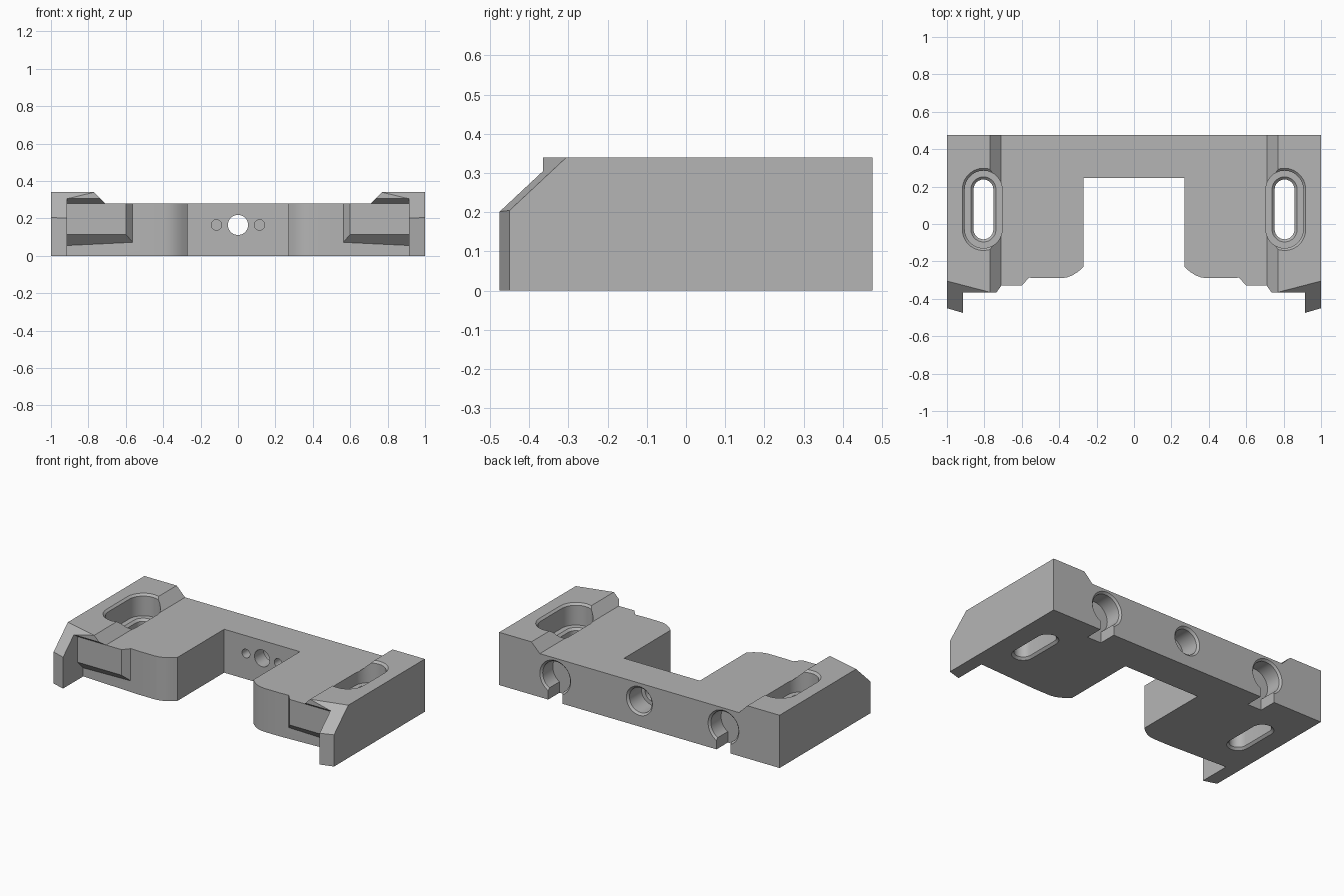
import bpy, bmesh
from math import sin, cos, pi

cube = bpy.data.objects.get("Cube")
if cube:
    bpy.data.objects.remove(cube, do_unlink=True)

grey = bpy.data.materials.new("plain_grey")
grey.use_nodes = True
grey.diffuse_color = (0.46, 0.46, 0.46, 1)
grey.node_tree.nodes["Principled BSDF"].inputs["Base Color"].default_value = grey.diffuse_color


def loft(name, rings, mirror=False):
    """Closed solid through a list of matching rings, optionally copied to -x."""
    bm = bmesh.new()
    for side in ((1, -1) if mirror else (1,)):
        loops = [[bm.verts.new((side * x, y, z)) for x, y, z in r] for r in rings]
        bm.faces.new(loops[0])
        bm.faces.new(loops[-1])
        for a, b in zip(loops, loops[1:]):
            for i in range(len(a)):
                j = (i + 1) % len(a)
                bm.faces.new((a[i], a[j], b[j], b[i]))
    bmesh.ops.recalc_face_normals(bm, faces=bm.faces)
    mesh = bpy.data.meshes.new(name)
    bm.to_mesh(mesh)
    bm.free()
    mesh.materials.append(grey)
    ob = bpy.data.objects.new(name, mesh)
    bpy.context.collection.objects.link(ob)
    return ob


def combine(target, tool, operation="DIFFERENCE"):
    mod = target.modifiers.new(tool.name, "BOOLEAN")
    mod.operation, mod.solver, mod.object = operation, "EXACT", tool
    bpy.context.view_layer.objects.active = target
    bpy.ops.object.modifier_apply(modifier=mod.name)
    bpy.data.objects.remove(tool, do_unlink=True)


def slot_ring(r, z, cx=0.805, cy=0.078, half=0.107, n=14):
    """Stadium outline, long in y."""
    pts = []
    for k in (0, 1):
        for i in range(n + 1):
            a = pi * (k + i / n)
            pts.append((cx + r * cos(a), cy + (half if k == 0 else -half) + r * sin(a), z))
    return pts


def bore(name, x, z, steps, mirror=False, n=36):
    """Round stepped cutter along y from (radius, y) pairs."""
    return loft(name, [[(x + r * cos(2 * pi * i / n), y, z + r * sin(2 * pi * i / n))
                        for i in range(n)] for r, y in steps], mirror)


# Main body: plan outline with front notch, rounded inner corners and end lips
half = [(1, 0.475), (1, -0.45), (0.915, -0.475), (0.915, -0.27), (0.5, -0.29),
        (0.39, -0.29), (0.36, -0.286), (0.33, -0.275), (0.3, -0.256),
        (0.27, -0.23), (0.27, 0.245)]
plan = half + [(-x, y) for x, y in reversed(half)]
body = loft("bracket_body", [[(x, y, z) for x, y in plan] for z in (0, 0.34)])

# Raised front pads with sloped underside and overhanging top
inner = [(-0.25, 0.035), (-0.29, 0.075), (-0.29, 0.28), (-0.29, 0.305),
         (-0.29, 0.34), (-0.2, 0.34), (-0.2, 0.035)]
outer = [(-0.25, 0.035), (-0.33, 0.115), (-0.33, 0.28), (-0.365, 0.305),
         (-0.365, 0.34), (-0.2, 0.34), (-0.2, 0.035)]
combine(body, loft("front_pads", [[(x, y, z) for y, z in p] for x, p in
                                  ((0.565, inner), (0.6, outer), (0.94, outer))], True), "UNION")

# Lowered middle with sloped shoulders
channel = [(-0.81, 0.38), (-0.71, 0.28), (0.71, 0.28), (0.81, 0.38)]
combine(body, loft("channel_cutter", [[(x, y, z) for x, z in channel] for y in (-0.7, 0.7)]))


# Slanted chamfer on the front end corners
def slant(x, z):
    return -0.305 - 0.26 * (1 - x) - 1.07 * (0.34 - z)


combine(body, loft("corner_cutter", [[(x, slant(x, 0.5), 0.5), (x, slant(x, 0), 0),
                                      (x, -1, 0), (x, -1, 0.5)] for x in (0.6, 1.1)], True))

# Counterbored mounting slots
slot_steps = [(0.133, 0.36), (0.1, 0.327), (0.1, 0.2), (0.067, 0.2), (0.053, 0.186),
              (0.053, 0.014), (0.073, -0.006)]
combine(body, loft("slot_cutter", [slot_ring(r, z) for r, z in slot_steps], True))

# Centre hole, wide at the back, and two pin holes in the notch wall
combine(body, bore("centre_cutter", 0, 0.165, [(0.103, 0.485), (0.08, 0.462), (0.08, 0.34),
                                               (0.054, 0.34), (0.054, 0.2)]))
combine(body, bore("pin_cutter", 0.115, 0.165, [(0.028, 0.2), (0.028, 0.33)], True, 24))

# Back keyholes, each with a slot open to the underside
combine(body, bore("keyhole_cutter", 0.6, 0.155, [(0.12, 0.485), (0.098, 0.463),
                                                  (0.098, 0.36)], True))
combine(body, loft("key_slot_cutter", [[(0.55, y, -0.05), (0.65, y, -0.05), (0.65, y, 0.15),
                                        (0.55, y, 0.15)] for y in (0.36, 0.55)], True))

bpy.ops.object.select_all(action="DESELECT")
body.select_set(True)
bpy.context.view_layer.objects.active = body
bpy.ops.object.shade_smooth_by_angle(angle=0.45)
